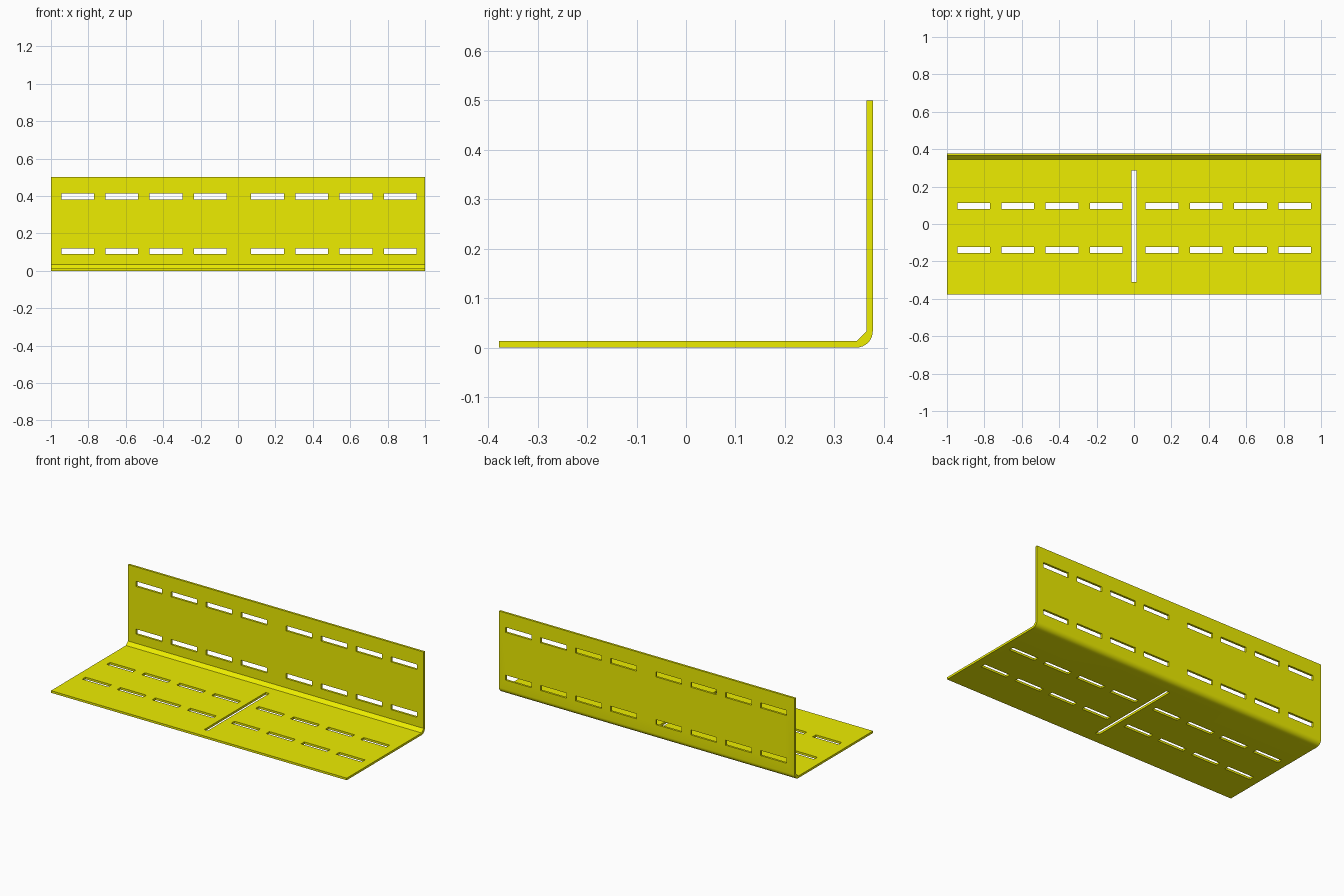
import bpy, bmesh, math

if "Cube" in bpy.data.objects:
    bpy.data.objects.remove(bpy.data.objects["Cube"])

L, Y, H, T, R = 1.0, 0.378, 0.5, 0.013, 0.033


def make_object(name, bm):
    bmesh.ops.recalc_face_normals(bm, faces=bm.faces)
    mesh = bpy.data.meshes.new(name)
    bm.to_mesh(mesh)
    bm.free()
    obj = bpy.data.objects.new(name, mesh)
    bpy.context.collection.objects.link(obj)
    return obj


def add_box(bm, x, y, z):
    verts = bmesh.ops.create_cube(bm, size=1)["verts"]
    for v in verts:
        for i, (lo, hi) in enumerate((x, y, z)):
            v.co[i] = hi if v.co[i] > 0 else lo


# L-shaped sheet: rounded outer bend, chamfered inner corner
profile = [(-Y, T), (-Y, 0)]
for i in range(9):
    a = math.radians(-90 + 90 * i / 8)
    profile.append((Y - R + R * math.cos(a), R + R * math.sin(a)))
profile += [(Y, H), (Y - T, H), (Y - T, R), (Y - R, T)]

bm = bmesh.new()
face = bm.faces.new([bm.verts.new((-L, y, z)) for y, z in profile])
ext = bmesh.ops.extrude_face_region(bm, geom=[face])["geom"]
bmesh.ops.translate(bm, vec=(2 * L, 0, 0),
                    verts=[g for g in ext if isinstance(g, bmesh.types.BMVert)])
bracket = make_object("slotted_angle_bracket", bm)

# Slot cutters for the base and the upright flange
bm = bmesh.new()
for i in range(4):
    for start, wall_start in ((-0.945 + 0.2365 * i, -0.945 + 0.2365 * i),
                              (0.062 + 0.2365 * i, 0.07 + 0.2365 * i)):
        for y in (-0.155, 0.081):
            add_box(bm, (start, start + 0.175), (y, y + 0.032), (-0.05, 0.05))
        for z in (0.089, 0.381):
            add_box(bm, (wall_start, wall_start + 0.175), (0.33, 0.42), (z, z + 0.031))

# Long cross slot in the base
add_box(bm, (-0.0125, 0.0125), (-0.309, 0.285), (-0.05, 0.05))
cutter = make_object("slot_cutters", bm)
cutter.hide_render = True

# Cut the slots
mod = bracket.modifiers.new("slots", "BOOLEAN")
mod.operation = "DIFFERENCE"
mod.solver = "EXACT"
mod.object = cutter
bpy.context.view_layer.objects.active = bracket
bracket.select_set(True)
bpy.ops.object.modifier_apply(modifier=mod.name)
bpy.data.objects.remove(cutter, do_unlink=True)

# Yellow paint
mat = bpy.data.materials.new("yellow_paint")
mat.diffuse_color = (0.85, 0.85, 0.0, 1)
mat.use_nodes = True
mat.node_tree.nodes["Principled BSDF"].inputs["Base Color"].default_value = mat.diffuse_color
bracket.data.materials.clear()
bracket.data.materials.append(mat)
bpy.ops.object.shade_smooth_by_angle(angle=math.radians(30))
